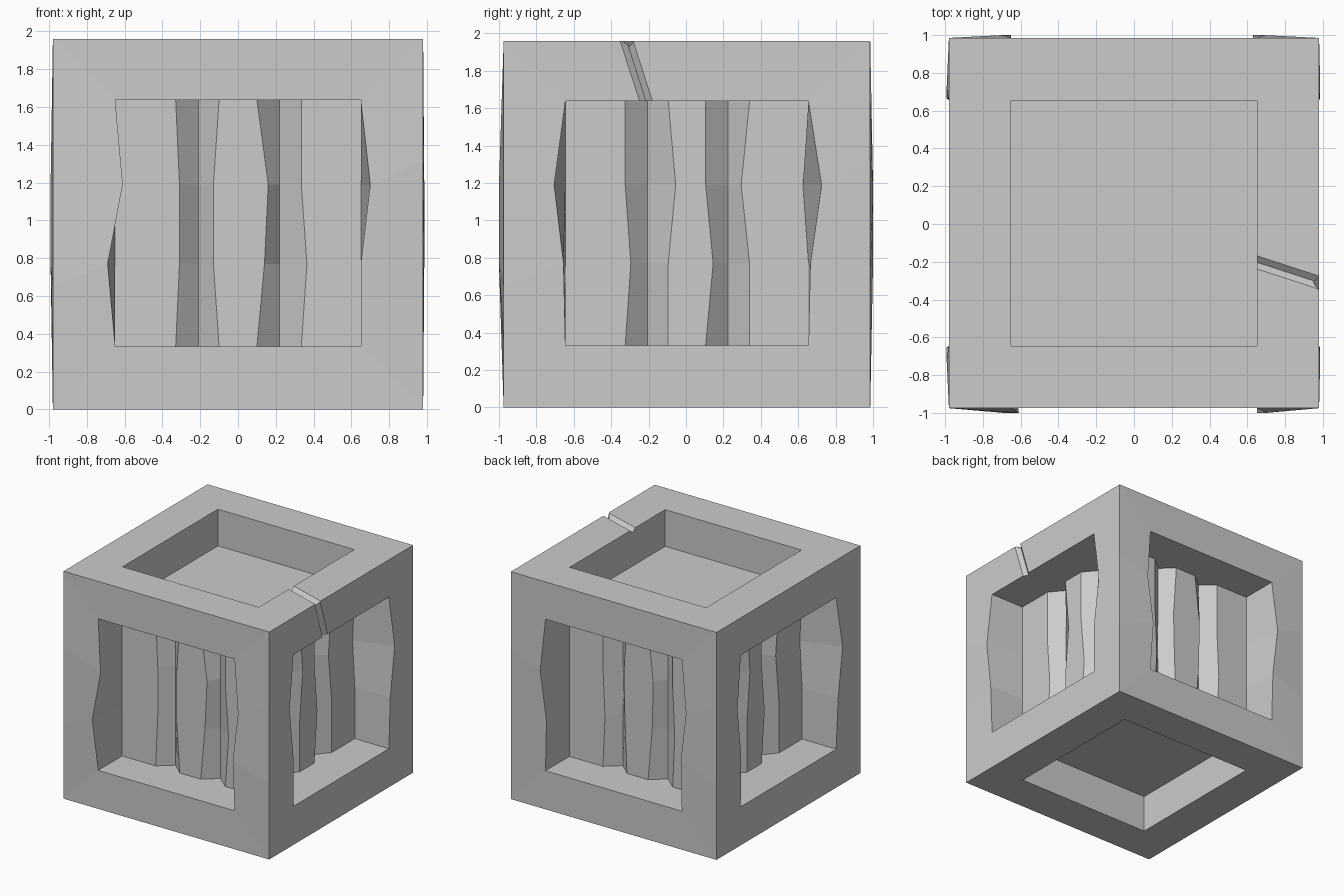
import bpy, bmesh
from mathutils import Vector, Matrix

if "Cube" in bpy.data.objects:
    bpy.data.objects.remove(bpy.data.objects["Cube"])

H, HT = 0.98, 1.96           # outer half width, height
IN, CORE = 0.65, 0.655       # opening half width, core half width
ROWS = (0.332, 0.77, 1.19, 1.638)   # heights of opening rows
CORNER = (0.0, 0.65, 1.31, HT)      # heights along outer corner edges
GROOVE = 0.10

# Opening columns: jamb front, jamb back, two V grooves, jamb back, jamb front
BASE = (-IN, -IN, -0.33, -0.21, -0.10, 0.10, 0.22, 0.335, IN, IN)
DEPTH = (H, CORE, CORE, CORE - GROOVE, CORE, CORE, CORE - GROOVE, CORE, CORE, H)
# Hand-carved sideways wobble of the lower and upper middle rows
WOB_A = {1: (-.04, 0, .02, 0, -.03, .04, 0, .03, 0, 0),
         2: (.04, 0, .02, 0, -.03, .06, 0, 0, 0, .05)}
WOB_B = {1: (-.01, 0, .03, 0, 0, .04, 0, 0, 0, .01),
         2: (-.06, 0, 0, 0, .04, 0, 0, -.045, -.03, .07)}
WOB_C = {1: (.02, 0, .02, 0, -.02, .04, 0, .02, 0, 0),
         2: (-.04, 0, 0, 0, -.03, .05, 0, 0, 0, .05)}
SIDES = ((WOB_A, .025), (WOB_B, .006), (WOB_C, .015), (WOB_B, .012))

stone = bpy.data.materials.new("plain grey")
stone.diffuse_color = (0.6, 0.6, 0.6, 1)
stone.use_nodes = True
stone.node_tree.nodes["Principled BSDF"].inputs["Base Color"].default_value = stone.diffuse_color


def finish(bm, name):
    bmesh.ops.remove_doubles(bm, verts=bm.verts, dist=1e-4)
    bmesh.ops.recalc_face_normals(bm, faces=bm.faces)
    mesh = bpy.data.meshes.new(name)
    bm.to_mesh(mesh)
    bm.free()
    mesh.materials.append(stone)
    obj = bpy.data.objects.new(name, mesh)
    bpy.context.collection.objects.link(obj)
    return obj


bm = bmesh.new()


def face(rot, pts):
    bm.faces.new([bm.verts.new(rot @ Vector(p)) for p in pts])


for k, (wob, bump) in enumerate(SIDES):
    rot = Matrix.Rotation(k * 1.5707963268, 3, 'Z')
    grid = []
    for r, z in enumerate(ROWS):
        shift = wob.get(r, (0,) * 10)
        push = bump if r in wob else 0
        row = [(u + s, -(d + (push if d == H else 0)), z)
               for u, s, d in zip(BASE, shift, DEPTH)]
        grid.append([(-H, -H, CORNER[r])] + row + [(H, -H, CORNER[r])])
    # Posts, jambs and grooved planks
    for lo, hi in zip(grid, grid[1:]):
        for c in range(11):
            face(rot, (lo[c], lo[c + 1], hi[c + 1], hi[c]))
    # Top and bottom beams with their recess walls
    for row, end, floor in ((grid[0], 0.0, 0.326), (grid[3], HT, 1.644)):
        face(rot, (row[0], row[-1], row[-2], row[1]))
        face(rot, row[1:-1])
        face(rot, ((-H, -H, end), (H, -H, end), (IN, -IN, end), (-IN, -IN, end)))
        face(rot, ((-IN, -IN, end), (IN, -IN, end), (IN, -IN, floor), (-IN, -IN, floor)))
# Recessed top and bottom panels
for z in (0.326, 1.644):
    face(Matrix.Identity(3), ((-IN, -IN, z), (IN, -IN, z), (IN, IN, z), (-IN, IN, z)))
crate = finish(bm, "crate_block")


def crack_cutter(name, a, b, out, w=0.033, d=0.03):
    """Triangular prism that carves a V crack from a to b."""
    a, b, out = Vector(a), Vector(b), Vector(out)
    side = (b - a).cross(out).normalized()
    cb = bmesh.new()
    rings = [[cb.verts.new(p + o) for o in
              (-out * d, out * d + side * 2 * w, out * d - side * 2 * w)] for p in (a, b)]
    for i in range(3):
        j = (i + 1) % 3
        cb.faces.new((rings[0][i], rings[0][j], rings[1][j], rings[1][i]))
    cb.faces.new(rings[0])
    cb.faces.new(rings[1])
    obj = finish(cb, name)
    obj.hide_render = True
    return obj


# Crack across the right top beam
cutters = (crack_cutter("crack_top_cutter", (0.58, -0.185, HT), (1.04, -0.335, HT), (0, 0, 1)),
           crack_cutter("crack_side_cutter", (H, -0.345, 2.03), (H, -0.20, 1.58), (1, 0, 0)))
bpy.context.view_layer.objects.active = crate
for c in cutters:
    mod = crate.modifiers.new(c.name, 'BOOLEAN')
    mod.operation, mod.solver, mod.object = 'DIFFERENCE', 'EXACT', c
    bpy.ops.object.modifier_apply(modifier=mod.name)
    bpy.data.objects.remove(c)
crate.location.y = 0.005
